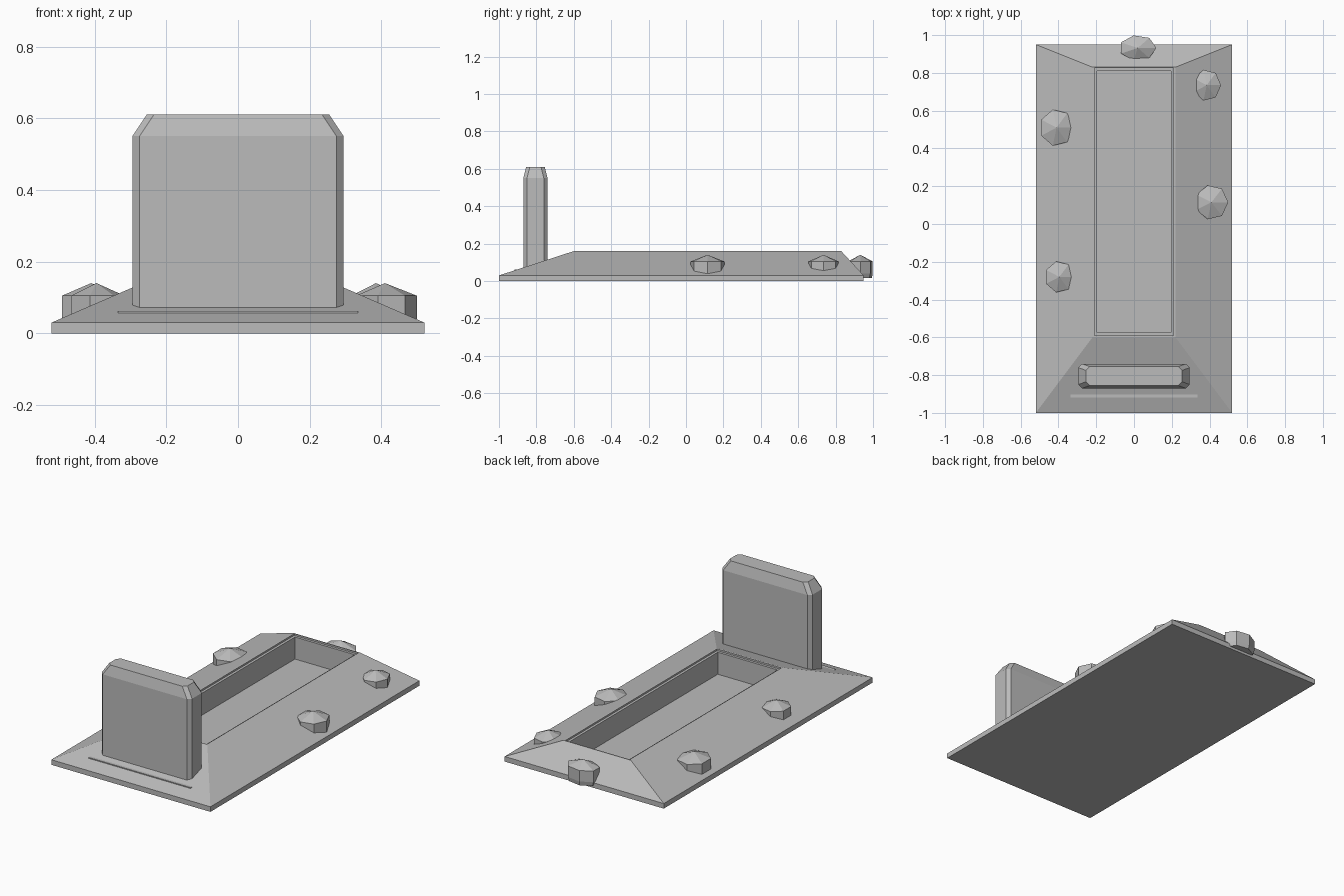
import bpy, bmesh
from math import cos, sin, tau

cube = bpy.data.objects.get("Cube")
if cube:
    bpy.data.objects.remove(cube, do_unlink=True)

stone = bpy.data.materials.new("grey stone")
stone.use_nodes = True
GREY = (0.5, 0.5, 0.5, 1)
stone.diffuse_color = GREY
stone.node_tree.nodes["Principled BSDF"].inputs["Base Color"].default_value = GREY


def loft(name, rings, apex=None):
    """Join matching rings of points, close the bottom, and end in a cap or a point."""
    bm = bmesh.new()
    loops = [[bm.verts.new(p) for p in ring] for ring in rings]
    n = len(loops[0])
    for a, b in zip(loops, loops[1:]):
        for i in range(n):
            j = (i + 1) % n
            bm.faces.new((a[i], a[j], b[j], b[i]))
    bm.faces.new(loops[0][::-1])
    last = loops[-1]
    if apex:
        tip = bm.verts.new(apex)
        for i in range(n):
            bm.faces.new((last[i], last[(i + 1) % n], tip))
    else:
        bm.faces.new(last)
    bmesh.ops.recalc_face_normals(bm, faces=bm.faces)
    mesh = bpy.data.meshes.new(name)
    bm.to_mesh(mesh)
    bm.free()
    mesh.materials.append(stone)
    obj = bpy.data.objects.new(name, mesh)
    bpy.context.collection.objects.link(obj)
    return obj


def rect(hx, y0, y1, z):
    return [(-hx, y0, z), (hx, y0, z), (hx, y1, z), (-hx, y1, z)]


def octagon(hx, hy, cy, z, c):
    """Rectangle with its corners cut by c."""
    pts = []
    for sx, sy in ((-1, -1), (1, -1), (1, 1), (-1, 1)):
        pair = [(sx * hx, cy + sy * (hy - c), z), (sx * (hx - c), cy + sy * hy, z)]
        pts += pair if sx * sy > 0 else pair[::-1]
    return pts


# Sloped mound with a stepped rim and an open pit
loft("mound", [
    rect(0.52, -1, 0.95, 0),
    rect(0.52, -1, 0.95, 0.03),
    rect(0.22, -0.6, 0.83, 0.16),
    rect(0.21, -0.59, 0.825, 0.16),
    rect(0.21, -0.59, 0.825, 0.15),
    rect(0.195, -0.575, 0.81, 0.15),
    rect(0.195, -0.575, 0.81, 0.02),
])

# Upright slab with cut corners and a tapered top
loft("headstone", [
    octagon(0.295, 0.065, -0.805, 0.04, 0.02),
    octagon(0.295, 0.065, -0.805, 0.55, 0.02),
    octagon(0.255, 0.05, -0.805, 0.61, 0.02),
])

# Thin ledge in front of the slab
loft("front_ledge", [rect(0.335, -0.918, -0.9, 0.03), rect(0.335, -0.918, -0.9, 0.062)])

# Seven-sided rocks around the mound: centre x, y and radii
rocks = [(-0.41, 0.51, 0.09, 0.098), (-0.395, -0.28, 0.078, 0.084),
         (0.41, 0.115, 0.089, 0.092), (0.385, 0.735, 0.076, 0.083),
         (0.02, 0.932, 0.098, 0.068)]
for k, (cx, cy, rx, ry) in enumerate(rocks, 1):
    def ring(z, s):
        return [(cx + s * rx * cos(tau * i / 7), cy + s * ry * sin(tau * i / 7), z)
                for i in range(7)]
    loft(f"rock_{k}", [ring(0.015, 0.92), ring(0.04, 1), ring(0.105, 1)], (cx, cy, 0.14))
